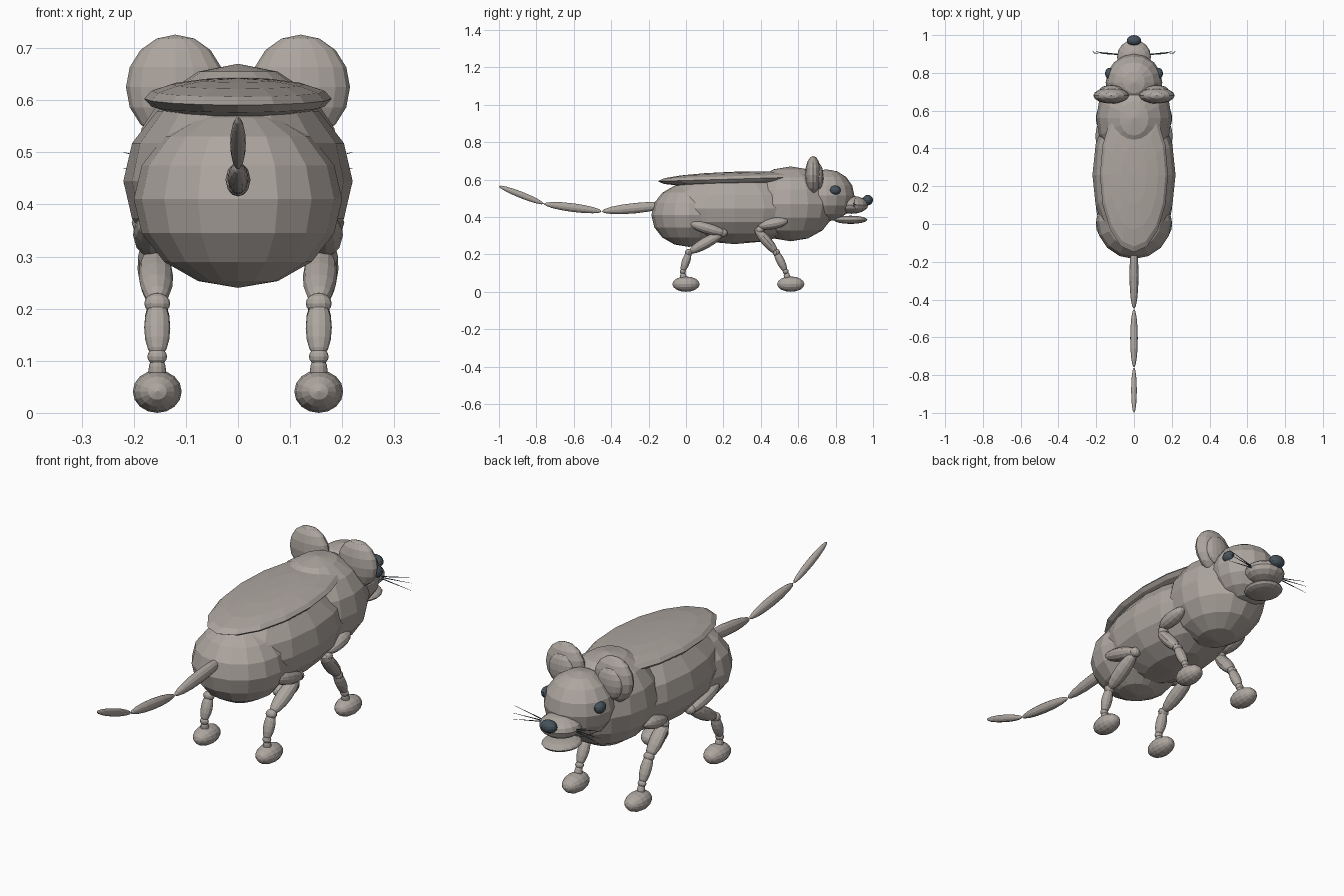
import bpy
from mathutils import Vector

if "Cube" in bpy.data.objects:
    bpy.data.objects.remove(bpy.data.objects["Cube"])


def material(name, rgb):
    m = bpy.data.materials.new(name)
    m.diffuse_color = (*rgb, 1)
    m.use_nodes = True
    m.node_tree.nodes["Principled BSDF"].inputs["Base Color"].default_value = m.diffuse_color
    return m


FUR = material("warm grey fur", (0.42, 0.38, 0.35))
DARK = material("dark slate", (0.06, 0.085, 0.105))


def ball(name, center, radii, mat=FUR, segs=16, rings=8, tilt=0):
    """Faceted ellipsoid, optionally tilted about x."""
    bpy.ops.mesh.primitive_uv_sphere_add(segments=segs, ring_count=rings, radius=1,
                                         location=center, rotation=(tilt, 0, 0))
    ob = bpy.context.object
    ob.name = name
    ob.scale = radii
    ob.data.materials.append(mat)
    return ob


def limb(name, a, b, rx, ry=None, segs=12):
    """Spindle-shaped ellipsoid reaching from a to b."""
    a, b = Vector(a), Vector(b)
    ob = ball(name, (a + b) / 2, (rx, ry or rx, (b - a).length / 2), segs=segs)
    ob.rotation_mode = 'QUATERNION'
    # rotate about the x axis only where possible so widths stay aligned
    ob.rotation_quaternion = Vector((0, 0, 1)).rotation_difference(b - a)
    return ob


def whisker(name, a, b):
    a, b = Vector(a), Vector(b)
    bpy.ops.mesh.primitive_cone_add(vertices=5, radius1=0.003, radius2=0.0005,
                                    depth=(b - a).length, location=(a + b) / 2)
    ob = bpy.context.object
    ob.name = name
    ob.rotation_mode = 'QUATERNION'
    ob.rotation_quaternion = Vector((0, 0, 1)).rotation_difference(b - a)
    ob.data.materials.append(DARK)


# Body
ball("rump", (0, 0.015, 0.41), (0.20, 0.20, 0.17))
ball("torso", (0, 0.26, 0.445), (0.22, 0.42, 0.19))
ball("chest", (0, 0.56, 0.47), (0.20, 0.24, 0.20))
ball("back_pad", (0, 0.26, 0.603), (0.18, 0.41, 0.039), tilt=0.03)

# Head
ball("head", (0, 0.75, 0.515), (0.15, 0.15, 0.14))
ball("snout", (0, 0.885, 0.465), (0.09, 0.09, 0.048))
ball("lower_jaw", (0, 0.88, 0.385), (0.08, 0.09, 0.022))
ball("nose", (0, 0.972, 0.49), (0.038, 0.028, 0.028), DARK)

# Tail in three spindles
tail = [(0, -0.09, 0.465), (0, -0.45, 0.43), (0, -0.76, 0.47), (0, -1.0, 0.565)]
for i, r in enumerate((0.024, 0.020, 0.015)):
    limb(f"tail_{i + 1}", tail[i], tail[i + 1], r, r * 1.15)

for s, side in ((-1, "left"), (1, "right")):
    # Face details
    ball(f"eye_{side}", (s * 0.13, 0.797, 0.543), (0.024, 0.03, 0.025), DARK, 12)
    ball(f"ear_{side}", (s * 0.12, 0.68, 0.625), (0.095, 0.043, 0.101))
    ball(f"inner_ear_{side}", (s * 0.12, 0.71, 0.615), (0.062, 0.025, 0.07))
    for i, (y, z) in enumerate(((0.905, 0.50), (0.915, 0.47), (0.91, 0.44))):
        whisker(f"whisker_{side}_{i + 1}", (s * 0.06, 0.895, 0.465), (s * 0.22, y, z))

    x = s * 0.155
    # Hind leg
    limb(f"hip_{side}", (s * 0.17, 0.01, 0.37), (s * 0.165, 0.215, 0.31), 0.034, 0.03)
    ball(f"hind_knee_{side}", (s * 0.16, 0.20, 0.315), (0.025, 0.022, 0.022), segs=12)
    limb(f"hind_thigh_{side}", (s * 0.16, 0.20, 0.315), (x, 0.015, 0.21), 0.033, 0.03)
    ball(f"hock_{side}", (x, 0.015, 0.21), (0.025, 0.02, 0.02), segs=12)
    limb(f"hind_shin_{side}", (x, 0.02, 0.22), (x, -0.02, 0.105), 0.025, 0.022)
    ball(f"hind_ankle_{side}", (x, -0.017, 0.108), (0.019, 0.016, 0.016), segs=12)
    limb(f"hind_ankle_link_{side}", (x, -0.018, 0.11), (x, -0.01, 0.05), 0.017)

    # Front leg
    limb(f"shoulder_{side}", (s * 0.17, 0.385, 0.35), (s * 0.17, 0.545, 0.38), 0.034, 0.03)
    ball(f"elbow_{side}", (s * 0.165, 0.395, 0.33), (0.025, 0.022, 0.022), segs=12)
    limb(f"upper_arm_{side}", (s * 0.165, 0.37, 0.34), (x, 0.488, 0.205), 0.033, 0.028)
    ball(f"arm_joint_{side}", (x, 0.483, 0.21), (0.025, 0.02, 0.02), segs=12)
    limb(f"forearm_{side}", (x, 0.475, 0.225), (x, 0.535, 0.105), 0.025, 0.022)
    ball(f"wrist_{side}", (x, 0.533, 0.108), (0.019, 0.016, 0.016), segs=12)
    limb(f"wrist_link_{side}", (x, 0.532, 0.11), (x, 0.55, 0.05), 0.017)

    # Paws
    for part, y in (("hind", 0.0), ("front", 0.56)):
        paw = ball(f"{part}_paw_{side}", (x, y, 0.041), (0.047, 0.041, 0.073))
        paw.rotation_euler = (1.5707963, 0, 0)
